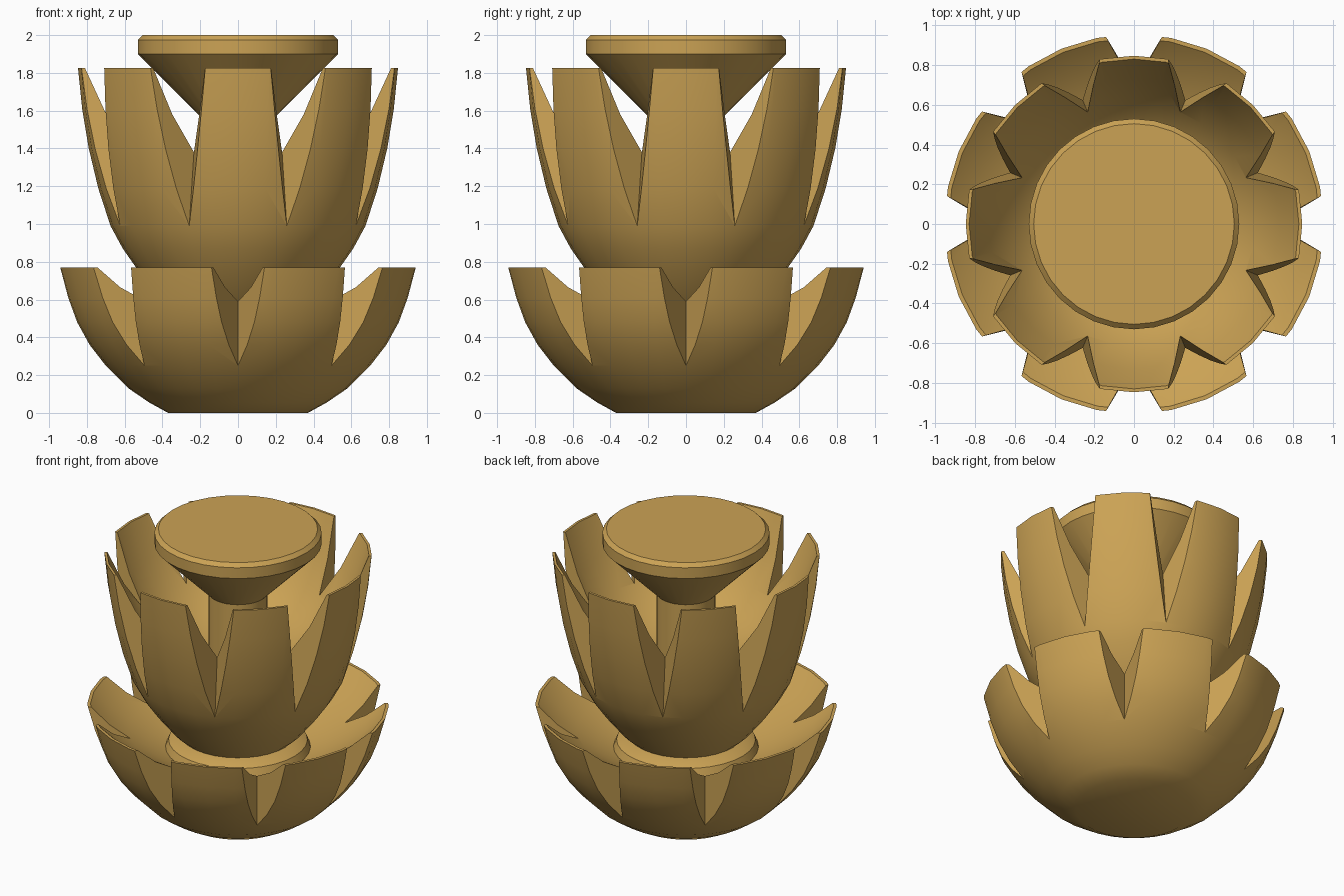
import bpy, bmesh, math
from mathutils import Vector, Matrix

if "Cube" in bpy.data.objects:
    bpy.data.objects.remove(bpy.data.objects["Cube"])

SEGMENTS = 32
gold = bpy.data.materials.new("antique_gold")
gold.diffuse_color = (0.60, 0.365, 0.09, 1)
gold.use_nodes = True
gold.node_tree.nodes["Principled BSDF"].inputs["Base Color"].default_value = gold.diffuse_color


def add_object(name, bm):
    bmesh.ops.recalc_face_normals(bm, faces=bm.faces)
    mesh = bpy.data.meshes.new(name)
    bm.to_mesh(mesh)
    bm.free()
    obj = bpy.data.objects.new(name, mesh)
    bpy.context.collection.objects.link(obj)
    mesh.materials.append(gold)
    return obj


def lathe(name, profile):
    """Closed solid of revolution from (radius, height) points."""
    bm = bmesh.new()
    verts = [bm.verts.new((r, 0, z)) for r, z in profile]
    edges = [bm.edges.new(pair) for pair in zip(verts, verts[1:])]
    bmesh.ops.spin(bm, geom=verts + edges, cent=(0, 0, 0), axis=(0, 0, 1),
                   angle=math.tau, steps=SEGMENTS)
    bmesh.ops.remove_doubles(bm, verts=bm.verts, dist=1e-4)
    return add_object(name, bm)


def notch_cutter(outer, inner, rim, half_width, start):
    """Eight V-shaped wedges; the V's bottom edge runs from outer to inner."""
    bm = bmesh.new()
    a = Vector((outer[0], 0, outer[1]))
    along = Vector((inner[0], 0, inner[1])) - a
    for k in range(8):
        turn = Matrix.Rotation(start + k * math.tau / 8, 3, 'Z')
        ends = []
        for t in (-0.3, 3.0):
            p = a + along * t
            tri = [p]
            for side in (1, -1):
                tri.append(p + 1.5 * (Vector((rim[0], side * half_width, rim[1])) - a))
            ends.append([bm.verts.new(turn @ q) for q in tri])
        lo, hi = ends
        bm.faces.new(lo)
        bm.faces.new(hi[::-1])
        for i in range(3):
            j = (i + 1) % 3
            bm.faces.new((lo[i], hi[i], hi[j], lo[j]))
    return add_object("notch_cutter", bm)


def select_only(obj):
    bpy.ops.object.select_all(action='DESELECT')
    obj.select_set(True)
    bpy.context.view_layer.objects.active = obj


def cut(obj, cutter):
    mod = obj.modifiers.new("notches", 'BOOLEAN')
    mod.operation = 'DIFFERENCE'
    mod.solver = 'EXACT'
    mod.object = cutter
    select_only(obj)
    bpy.ops.object.modifier_apply(modifier=mod.name)
    bpy.data.objects.remove(cutter)


# Lower petal bowl, with a low collar inside that carries the upper bowl
lower = lathe("lower_petal_bowl", [
    (0, 0), (0.37, 0), (0.47, 0.055), (0.58, 0.13), (0.70, 0.25), (0.79, 0.36),
    (0.86, 0.48), (0.91, 0.61), (0.955, 0.77),
    (0.935, 0.77), (0.82, 0.665), (0.69, 0.59), (0.56, 0.52), (0.46, 0.48),
    (0.44, 0.53), (0.36, 0.57), (0, 0.57)])
cut(lower, notch_cutter((0.70, 0.25), (0.69, 0.59), (0.955, 0.77), 0.148, 0))

# Upper petal bowl, notches staggered by half a petal
upper = lathe("upper_petal_bowl", [
    (0, 0.54), (0.33, 0.54), (0.42, 0.62), (0.54, 0.77), (0.61, 0.87), (0.675, 0.99),
    (0.74, 1.19), (0.79, 1.40), (0.825, 1.61), (0.847, 1.825),
    (0.83, 1.825), (0.73, 1.58), (0.61, 1.38), (0.47, 1.24), (0.30, 1.15), (0, 1.12)])
cut(upper, notch_cutter((0.675, 0.99), (0.61, 1.38), (0.847, 1.825), 0.165, math.pi / 8))

# Central stem with a flared, bevelled disc on top
head = lathe("stem_and_disc", [
    (0, 1.05), (0.187, 1.05), (0.187, 1.557), (0.53, 1.90), (0.53, 1.975),
    (0.505, 2.0), (0, 2.0)])

for obj in (lower, upper, head):
    select_only(obj)
    bpy.ops.object.shade_smooth_by_angle(angle=math.radians(35))
